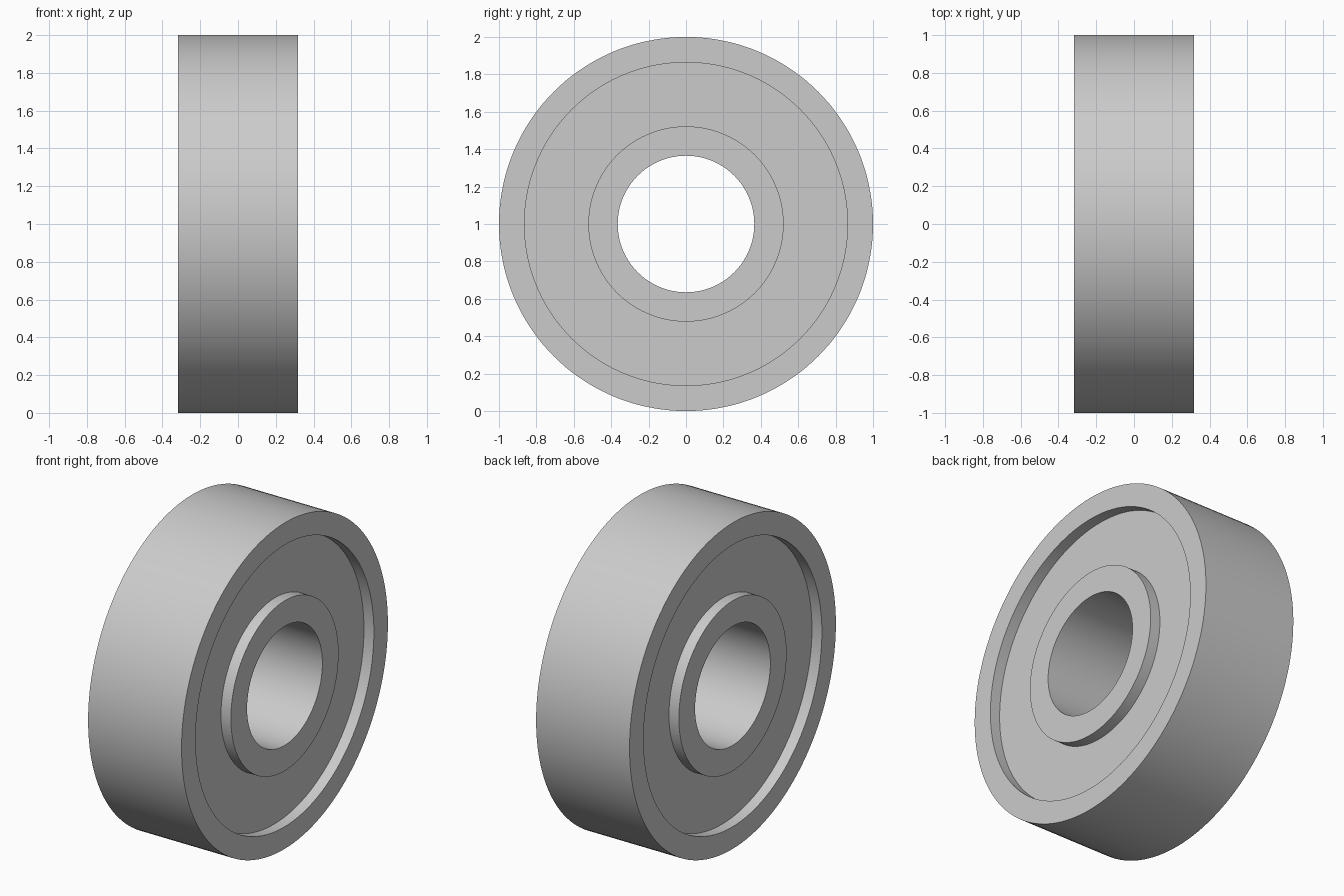
import bpy
import bmesh
import math
from mathutils import Matrix, Vector

cube = bpy.data.objects.get("Cube")
if cube:
    bpy.data.objects.remove(cube, do_unlink=True)

# Main dimensions
HALF_WIDTH = 0.317
RECESS = 0.067
SEGMENTS = 144
BORE_R, INNER_RACE_R = 0.365, 0.522
OUTER_RACE_R, OUTER_R = 0.864, 1.0
EMBED = 0.03

steel = bpy.data.materials.new("grey_steel")
steel.use_nodes = True
grey = (0.6, 0.6, 0.6, 1.0)
steel.diffuse_color = grey
steel.node_tree.nodes["Principled BSDF"].inputs["Base Color"].default_value = grey


def make_ring(name, r_in, r_out, half):
    """Spin a rectangular section around the x axis."""
    bm = bmesh.new()
    section = [(-half, r_in), (half, r_in), (half, r_out), (-half, r_out)]
    loops = []
    for i in range(SEGMENTS):
        turn = Matrix.Rotation(math.tau * i / SEGMENTS, 3, "X")
        loops.append([bm.verts.new(turn @ Vector((x, 0, r))) for x, r in section])
    for i, a in enumerate(loops):
        b = loops[(i + 1) % SEGMENTS]
        for j in range(len(section)):
            k = (j + 1) % len(section)
            bm.faces.new((a[j], a[k], b[k], b[j]))
    bmesh.ops.recalc_face_normals(bm, faces=bm.faces)
    mesh = bpy.data.meshes.new(name)
    bm.to_mesh(mesh)
    bm.free()
    mesh.materials.append(steel)
    obj = bpy.data.objects.new(name, mesh)
    obj.location.z = OUTER_R
    bpy.context.collection.objects.link(obj)
    # Smooth round walls, sharp rims
    bpy.ops.object.select_all(action="DESELECT")
    obj.select_set(True)
    bpy.context.view_layer.objects.active = obj
    bpy.ops.object.shade_smooth_by_angle(angle=math.radians(30))
    return obj


# Two races, with the recessed shield seated between them
make_ring("outer_race", OUTER_RACE_R, OUTER_R, HALF_WIDTH)
make_ring("inner_race", BORE_R, INNER_RACE_R, HALF_WIDTH)
make_ring("shield", INNER_RACE_R - EMBED, OUTER_RACE_R + EMBED, HALF_WIDTH - RECESS)
